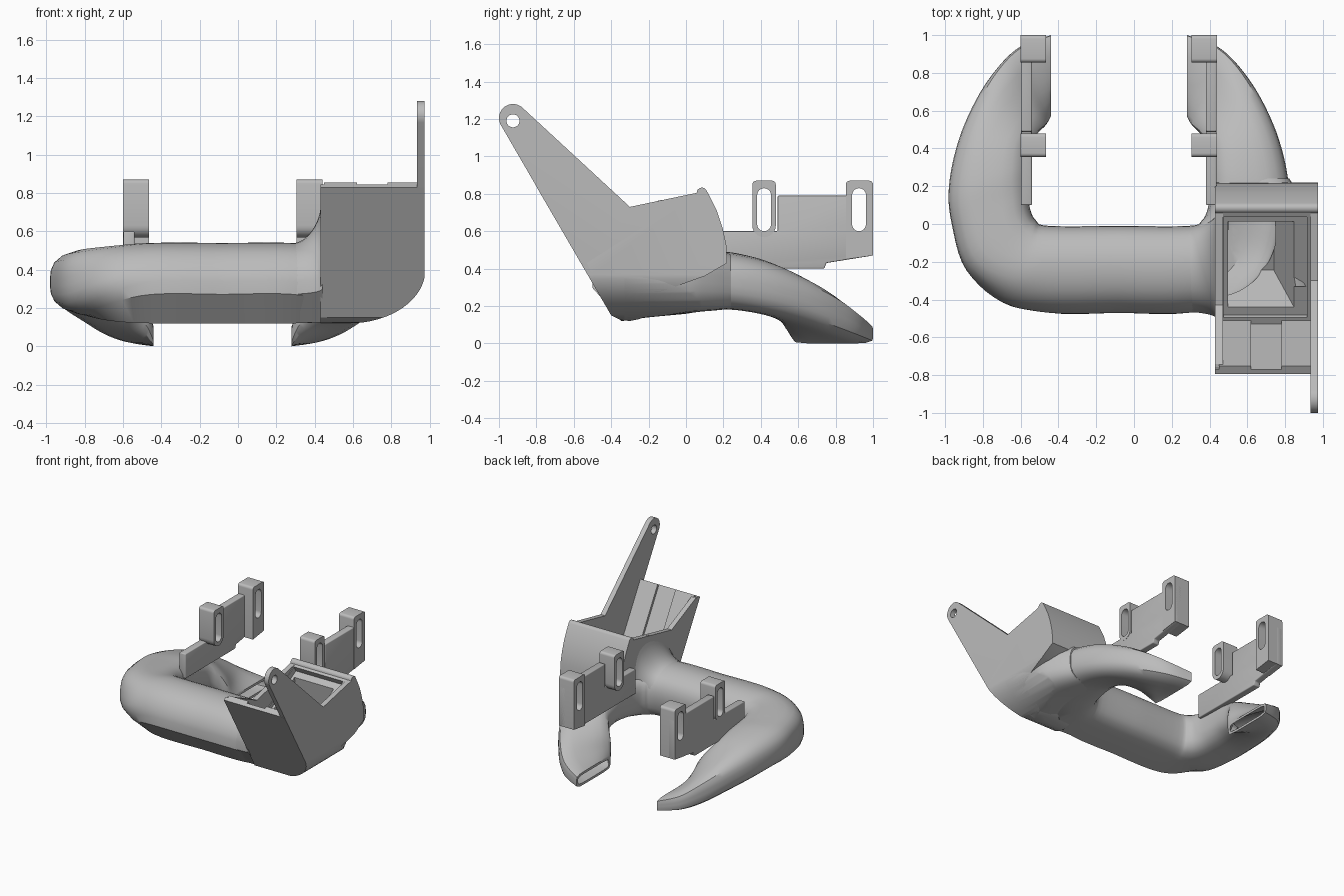
import bpy, bmesh, math
from mathutils import Vector

cube = bpy.data.objects.get("Cube")
if cube:
    bpy.data.objects.remove(cube, do_unlink=True)

grey = bpy.data.materials.new("matte_grey")
grey.use_nodes = True
colour = (0.5, 0.5, 0.5, 1)
grey.diffuse_color = colour
grey.node_tree.nodes["Principled BSDF"].inputs["Base Color"].default_value = colour

MID = -0.08   # symmetry plane of the forked duct
X0, X1 = 0.43, 0.975   # sides of the fan housing


def finish(bm, name):
    bmesh.ops.recalc_face_normals(bm, faces=bm.faces)
    mesh = bpy.data.meshes.new(name)
    bm.to_mesh(mesh)
    bm.free()
    mesh.materials.append(grey)
    ob = bpy.data.objects.new(name, mesh)
    bpy.context.collection.objects.link(ob)
    return ob


def prism(name, pts, a, b, axis="x", bevel=0):
    """Extrude a (y,z) outline along x, or an (x,z) outline along y."""
    bm = bmesh.new()
    place = (lambda p, h: (h, p[0], p[1])) if axis == "x" else (lambda p, h: (p[0], h, p[1]))
    face = bm.faces.new([bm.verts.new(place(p, a)) for p in pts])
    ext = bmesh.ops.extrude_face_region(bm, geom=[face])
    moved = [v for v in ext["geom"] if isinstance(v, bmesh.types.BMVert)]
    bmesh.ops.translate(bm, verts=moved, vec=Vector(place((0, 0), b - a)))
    ob = finish(bm, name)
    if bevel:
        m = ob.modifiers.new("soft_edges", "BEVEL")
        m.width, m.segments, m.limit_method = bevel, 3, "ANGLE"
    return ob


def boolean(ob, other, op="DIFFERENCE"):
    m = ob.modifiers.new("bool", "BOOLEAN")
    m.operation, m.object, m.solver = op, other, "EXACT"
    other.hide_render = True
    other.hide_viewport = True


def arc(cy, cz, r, start, end, n=12, rz=None):
    angles = [math.radians(start + (end - start) * i / n) for i in range(n + 1)]
    return [(cy + r * math.cos(a), cz + (rz or r) * math.sin(a)) for a in angles]


def slot(cy, z0, z1, r):
    return arc(cy, z1 - r, r, 0, 180) + arc(cy, z0 + r, r, 180, 360)


def catmull(rows, steps):
    out = []
    for i in range(len(rows) - 1):
        a, b, c, d = (rows[max(0, min(len(rows) - 1, i + k))] for k in (-1, 0, 1, 2))
        for s in range(steps):
            t = s / steps
            out.append([0.5 * (2 * q + (r - p) * t + (2 * p - 5 * q + 4 * r - w) * t * t
                               + (3 * q - p - 3 * r + w) * t ** 3) for p, q, r, w in zip(a, b, c, d)])
    return out + [list(rows[-1])]


def loft(name, rings):
    bm = bmesh.new()
    loops = [[bm.verts.new(p) for p in ring] for ring in rings]
    n = len(loops[0])
    for a, b in zip(loops, loops[1:]):
        for i in range(n):
            bm.faces.new((a[i], a[(i + 1) % n], b[(i + 1) % n], b[i]))
    bm.faces.new(loops[0])
    bm.faces.new(loops[-1])
    return finish(bm, name)


# Duct cross-section: s runs inner to outer, t bottom to top
SECTION = [(0, .55), (.03, .74), (.12, .88), (.28, .97), (.45, 1), (.65, .97), (.83, .87),
           (.95, .7), (1, .52), (1, .36), (.72, 0), (.35, .06), (.12, .15), (.03, .32)]
PROFILE = []
for i, (s, t) in enumerate(SECTION):   # refine the curved part of the section
    PROFILE.append((s, t))
    if not 8 <= i <= 10:
        k = [SECTION[(i + j) % len(SECTION)] for j in (-1, 0, 1, 2)]
        PROFILE.append(tuple((9 * (k[1][c] + k[2][c]) - k[0][c] - k[3][c]) / 16 for c in (0, 1)))


def rounded(w, n):
    """Blend the chamfered section into a rounded rectangle by weight w."""
    for i, (s, t) in enumerate(PROFILE):
        a = math.pi - math.tau * i / len(PROFILE)
        x, y = math.cos(a), math.sin(a)
        k = 0.5 / (abs(x) ** n + abs(y) ** n) ** (1 / n)
        yield s + w * (0.5 + k * x - s), t + w * (0.5 + k * y - t)


# inner u, inner y, outer u, outer y, bottom, top, roundness weight, squareness
STATIONS = [
    (0, -.01, 0, -.47, .12, .54, 0, 3), (.37, -.01, .37, -.47, .12, .54, 0, 3),
    (.44, .02, .62, -.43, .13, .53, .4, 3), (.47, .08, .81, -.25, .15, .515, .9, 3),
    (.48, .17, .885, 0, .172, .50, 1, 3), (.48, .30, .90, .20, .18, .485, 1, 2.8),
    (.47, .42, .85, .44, .15, .44, 1, 2.8), (.43, .48, .755, .66, .10, .365, 1, 3),
    (.39, .52, .64, .83, .05, .265, 1, 4), (.37, .55, .52, .94, .018, .17, 1, 5),
    (.36, .57, .36, 1.0, 0, .105, 1, 7)]


def ring(st, side, shrink):
    ui, yi, uo, yo, lo, hi, w, n = st
    thick = min(.035, .18 * (hi - lo)) * shrink
    e = thick / math.hypot(uo - ui, yo - yi)
    pts = []
    for s, t in rounded(w, n):
        s = e + (1 - 2 * e) * s
        pts.append((MID + side * (ui + (uo - ui) * s), yi + (yo - yi) * s,
                    lo + thick + (hi - lo - 2 * thick) * t))
    return pts


def fork(name, path, shrink):
    return loft(name, [ring(s, -1, shrink) for s in reversed(path)] + [ring(s, 1, shrink) for s in path[1:]])


half = catmull(STATIONS, 5)
beyond = [.32, half[-1][1], .32] + half[-1][3:]
duct = fork("forked_duct", half, 0)
hollow = fork("duct_hollow_cutter", half + [beyond], 1)

# Flare where the cross tube widens into the housing, highest at the back
flare_rings = []
for i in range(13):
    t = i / 12
    e = 1 - math.sqrt(1 - t * t * 0.98)
    flare_rings.append([(0.27 + 0.17 * t, -.014 + .08 * e + (-.452 - .12 * e) * s,
                         .124 + (.412 + (.38 - .3 * s) * e) * h) for s, h in PROFILE])
flare = loft("duct_flare", flare_rings)

# Shoulder easing the housing side into the left fork: y, outer x, bottom, top
SHOULDER = [(-.33, X1 - .002, .13, .56), (-.15, .968, .145, .56), (.02, .94, .165, .54),
            (.14, .885, .175, .51), (.24, .822, .185, .48)]
shoulder = loft("housing_shoulder", [
    [(.45 + (x - .45) * s, y, lo + (hi - lo) * t) for s, t in rounded(1, 3)]
    for y, x, lo, hi in catmull(SHOULDER, 4)])

# Fan housing, built around a seat at right angles to the sloping front wall
D, N = Vector((0.866, 0.5)), Vector((-0.5, 0.866))
A, B = Vector((-0.53, 0.43)), Vector((0.08, 0.79))
FOOT, TOP = Vector((-0.4, 0.15)), Vector((-0.795, 0.83))
BASE = [(-.15, .27), (-.2, .15), (-.25, .13), (-.3, .12), (-.35, .125), tuple(FOOT)]
BACK = arc(.085, .805, .028, 180, 25, 8) + [(.135, .77), (.165, .71), (.195, .62), (.215, .53), (.22, .43), (.1, .36)]
body = prism("fan_housing", [tuple(A)] + BACK + BASE, X0, X1)
side = prism("housing_inner_wall", [tuple(TOP), (-.74, .84), (-.43, .70)] + BACK + BASE, X0, X0 + .04)
arm = prism("mounting_arm", arc(-.925, 1.205, .075, 210, 48, 20) + [(-.3, .73)] + BACK + BASE, X1 - .04, X1)
boolean(arm, prism("arm_hole_cutter", arc(-.925, 1.19, .035, 0, 345, 23), .9, 1))


def wall(name, a, b, thick):
    return prism(name, [tuple(p) for p in (FOOT, TOP, TOP + D * thick, FOOT + D * thick)], a, b)


front = wall("front_wall", X0, X1, .03)
pads = [wall("front_wall_pad_left", .78, X1 - .02, .05), wall("front_wall_pad_right", X0 + .02, .62, .05)]


def hull(name, levels):
    bm = bmesh.new()
    for x0, x1, p, q in levels:
        for x in (x0, x1):
            for v in (p, q):
                bm.verts.new((x, v.x, v.y))
    bmesh.ops.convex_hull(bm, input=bm.verts)
    return finish(bm, name)


# Tapered inlet with a stepped frame, leading into the hollow duct
mid = (A + B) / 2
inlet = hull("inlet_cutter", [(.495, .89, A + D * .06 + N * .08, B - D * .05 + N * .08),
                              (.50, .74, mid - D * .19 - N * .29, mid + D * .16 - N * .29)])
step = hull("frame_cutter", [(.475, .915, A + D * .04 - N * .025, B - D * .035 - N * .025),
                             (.475, .915, A + D * .04 + N * .2, B - D * .035 + N * .2)])
for ob in (body, duct, flare, shoulder):
    boolean(ob, inlet)
for ob in (body, duct, flare, shoulder, side):
    boolean(ob, hollow)
boolean(body, step)
rounding = prism("rounding_cutter", [(.4, .12)] + arc(.58, .40, .398, 270, 360, 16, .28) + [(.978, 1.4), (.4, 1.4)],
                 -1.2, .5, "y")
for ob in [body, side, arm, front, shoulder] + pads:
    boolean(ob, rounding, "INTERSECT")

# Slotted mounting brackets on both forks
PLATE = [(.1, .4), (.74, .4), (.75, .43), (1, .47), (1, .79), (.49, .79), (.49, .6), (.1, .6)]
FRONT_TAB = arc(.4175, .63, .0625, 180, 360) + arc(.46, .85, .02, 0, 90, 4) + arc(.375, .85, .02, 90, 180, 4)
BACK_TAB = [(.855, .45), (1, .47)] + arc(.98, .85, .02, 0, 90, 4) + arc(.875, .85, .02, 90, 180, 4)
for label, sg in (("left", 1), ("right", -1)):
    def span(a, b):
        return sorted((MID + sg * a, MID + sg * b))
    plate = prism(label + "_bracket_plate", PLATE, *span(.46, .518), bevel=.007)
    for tab, outline, cy in (("front", FRONT_TAB, .4175), ("back", BACK_TAB, .925)):
        ob = prism(f"{label}_{tab}_bracket_tab", outline, *span(.385, .52))
        cutter = prism(f"{label}_{tab}_slot_cutter", slot(cy, .60, .83, .037), *span(.3, .6))
        boolean(ob, cutter)
        boolean(plate, cutter)

# Apply the cuts, then smooth curved surfaces while keeping crisp edges
bpy.ops.object.select_all(action="DESELECT")
for ob in bpy.context.collection.objects:
    if ob.type == "MESH" and not ob.hide_render:
        ob.select_set(True)
        bpy.context.view_layer.objects.active = ob
bpy.ops.object.convert(target="MESH")
bpy.ops.object.shade_smooth_by_angle(angle=math.radians(32))
